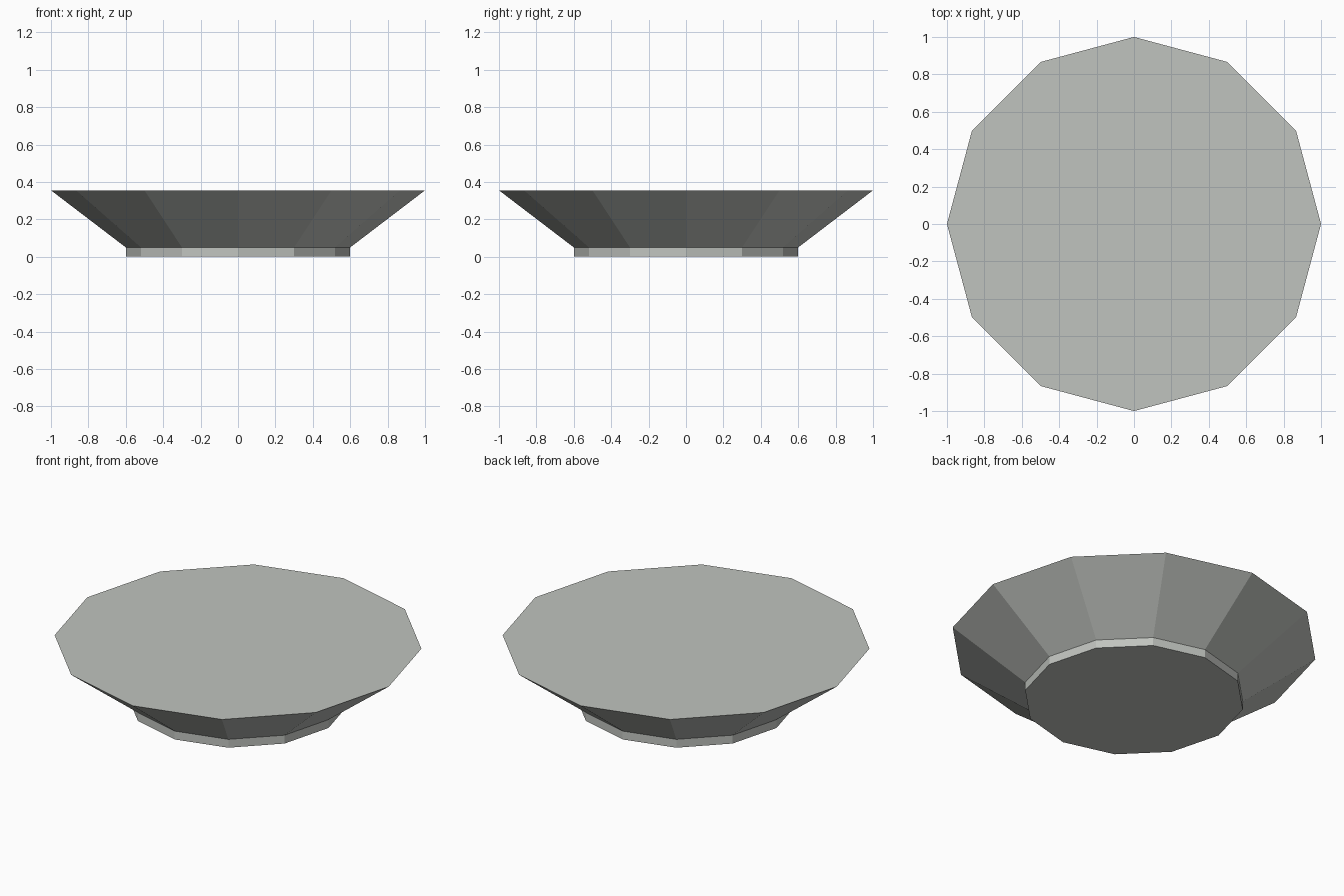
import bpy
import math

SIDES = 12

cube = bpy.data.objects.get("Cube")
if cube:
    bpy.data.objects.remove(cube, do_unlink=True)


def make_material(name, colour):
    mat = bpy.data.materials.new(name)
    mat.use_nodes = True
    mat.diffuse_color = colour
    mat.node_tree.nodes["Principled BSDF"].inputs["Base Color"].default_value = colour
    return mat


def lathe(name, profile, mat):
    """Closed faceted solid from a list of (radius, height) rings."""
    verts = [(r * math.cos(math.tau * i / SIDES), r * math.sin(math.tau * i / SIDES), z)
             for r, z in profile for i in range(SIDES)]
    faces = [tuple(reversed(range(SIDES)))]
    for ring in range(len(profile) - 1):
        a = ring * SIDES
        for i in range(SIDES):
            j = (i + 1) % SIDES
            faces.append((a + i, a + j, a + SIDES + j, a + SIDES + i))
    faces.append(tuple(range(len(verts) - SIDES, len(verts))))
    mesh = bpy.data.meshes.new(name)
    mesh.from_pydata(verts, [], faces)
    mesh.materials.append(mat)
    obj = bpy.data.objects.new(name, mesh)
    bpy.context.collection.objects.link(obj)
    return obj


grey = make_material("light grey", (0.53, 0.55, 0.52, 1))

# Flat-topped dish flaring out of a short straight foot
lathe("flared_dish", [(0.6, 0), (0.6, 0.05), (1.0, 0.355)], grey)
